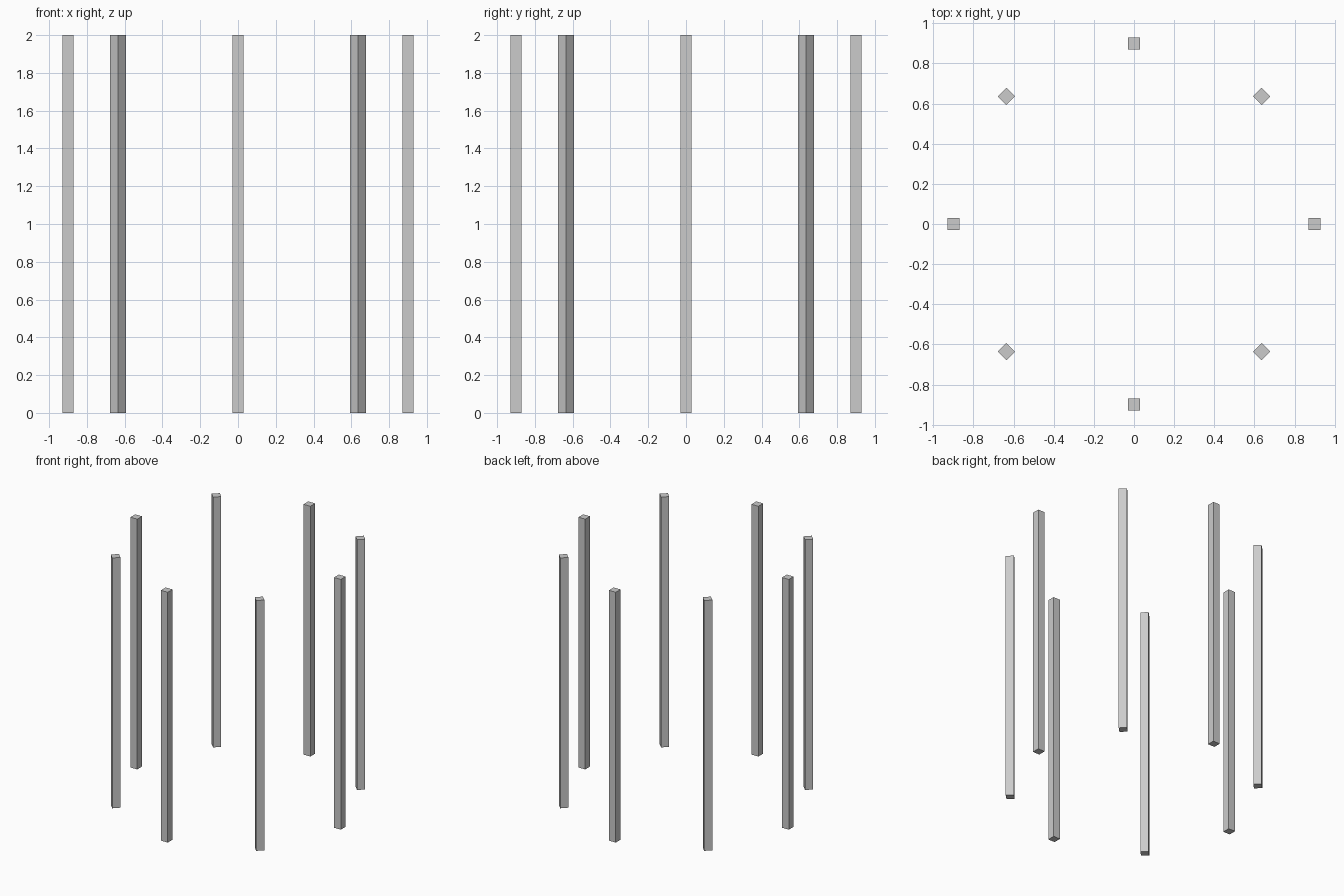
import bpy
from math import cos, sin, tau

if "Cube" in bpy.data.objects:
    bpy.data.objects.remove(bpy.data.objects["Cube"])

COUNT, RADIUS, WIDTH, HEIGHT = 8, 0.9, 0.06, 2.0

# Ring of square posts, each turned to face the centre
for i in range(COUNT):
    angle = tau * i / COUNT
    bpy.ops.mesh.primitive_cube_add(
        size=1,
        location=(RADIUS * cos(angle), RADIUS * sin(angle), HEIGHT / 2),
        rotation=(0, 0, angle))
    post = bpy.context.object
    post.name = f"post_{i + 1}"
    post.scale = (WIDTH, WIDTH, HEIGHT)
